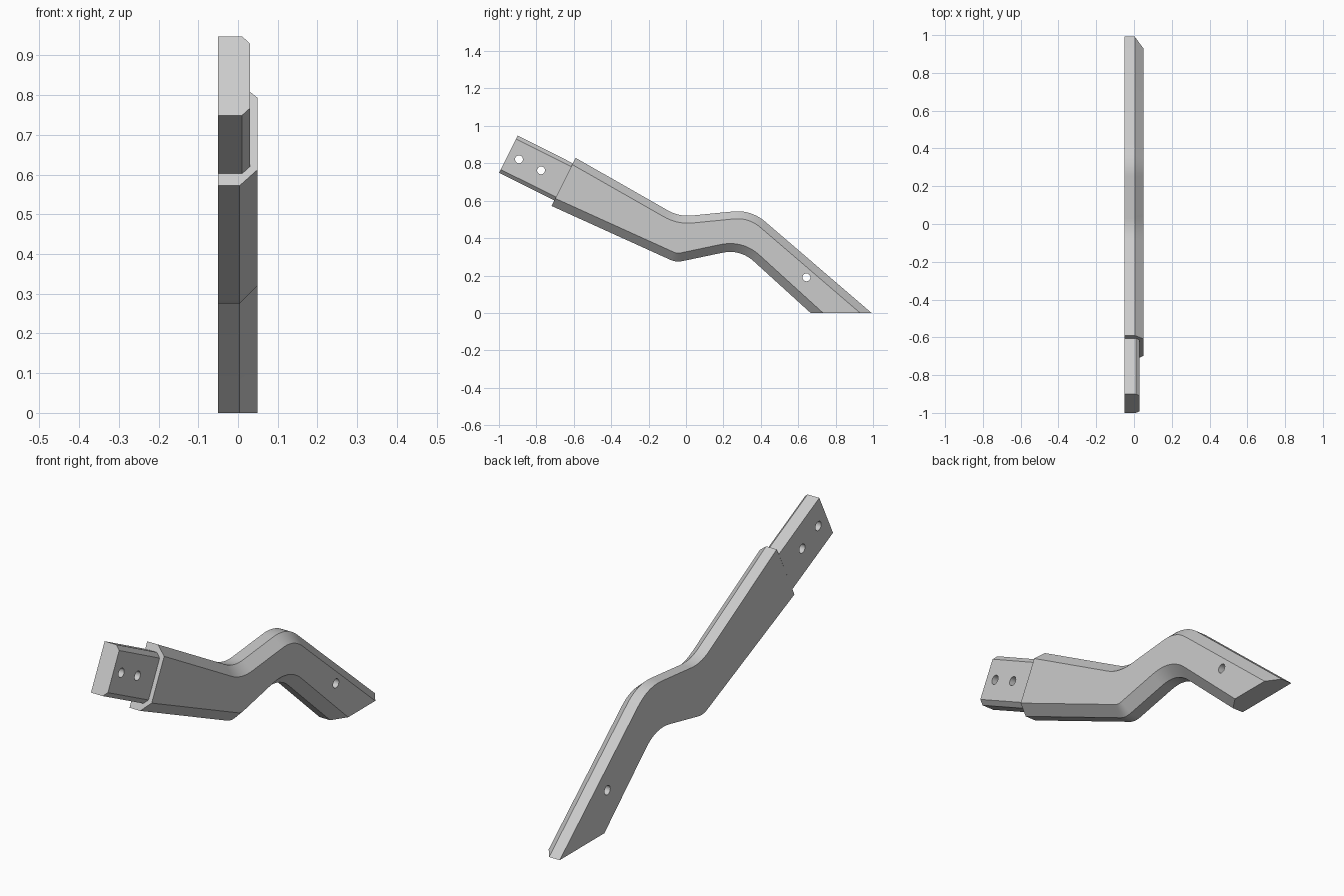
import bpy, bmesh, math
from mathutils import Vector

if "Cube" in bpy.data.objects:
    bpy.data.objects.remove(bpy.data.objects["Cube"], do_unlink=True)

grey = bpy.data.materials.new("plain grey")
grey.use_nodes = True
colour = (0.6, 0.6, 0.6, 1)
grey.diffuse_color = colour
grey.node_tree.nodes["Principled BSDF"].inputs["Base Color"].default_value = colour

BACK = -0.05  # x of the flat side


def rounded_path(corners, reach, steps=10):
    """Side-profile polyline (y, z) with each inner corner rounded."""
    pts = [Vector(c) for c in corners]
    path = [pts[0]]
    for i in range(1, len(pts) - 1):
        p = pts[i]
        a = p + (pts[i - 1] - p).normalized() * reach[i - 1]
        b = p + (pts[i + 1] - p).normalized() * reach[i - 1]
        for k in range(steps + 1):
            t = k / steps
            path.append(a * (1 - t) ** 2 + p * 2 * t * (1 - t) + b * t * t)
    path.append(pts[-1])
    return path


def inset(path, other, depth, side):
    """Offset a path inward; its ends slide along the end cuts."""
    result = []
    last = len(path) - 1
    for i, p in enumerate(path):
        tangent = (path[min(i + 1, last)] - path[max(i - 1, 0)]).normalized()
        normal = Vector((-tangent.y, tangent.x)) * side
        if i in (0, last):
            cut = (other[i] - p).normalized()
            result.append(p + cut * depth / cut.dot(normal))
        else:
            result.append(p + normal * depth)
    return result


def chamfered_beam(name, top, bottom, shoulder_x, face_x, top_depth, bottom_depth):
    """Beam with a flat back and chamfers along both edges of its +x side."""
    top_in = inset(top, bottom, top_depth, -1)
    bottom_in = inset(bottom, top, bottom_depth, 1)
    bm = bmesh.new()
    rings = []
    for t, ti, b, bi in zip(top, top_in, bottom, bottom_in):
        section = [(BACK, b), (BACK, t), (shoulder_x, t),
                   (face_x, ti), (face_x, bi), (shoulder_x, b)]
        rings.append([bm.verts.new((x, p.x, p.y)) for x, p in section])
    for r, s in zip(rings, rings[1:]):
        for i in range(6):
            j = (i + 1) % 6
            bm.faces.new((r[i], r[j], s[j], s[i]))
    bm.faces.new(rings[0])
    bm.faces.new(rings[-1])
    bmesh.ops.recalc_face_normals(bm, faces=bm.faces)
    mesh = bpy.data.meshes.new(name)
    bm.to_mesh(mesh)
    bm.free()
    mesh.materials.append(grey)
    obj = bpy.data.objects.new(name, mesh)
    bpy.context.collection.objects.link(obj)
    return obj


def drill(obj, y, z, radius=0.021):
    """Cut a bolt hole straight through along x."""
    bpy.ops.mesh.primitive_cylinder_add(vertices=24, radius=radius, depth=0.4,
                                        location=(0, y, z),
                                        rotation=(0, math.pi / 2, 0))
    cutter = bpy.context.object
    cutter.data.materials.append(grey)
    cutter.hide_render = True
    mod = obj.modifiers.new("bolt hole", 'BOOLEAN')
    mod.object = cutter
    mod.operation = 'DIFFERENCE'
    mod.solver = 'EXACT'
    bpy.context.view_layer.objects.active = obj
    bpy.ops.object.modifier_apply(modifier=mod.name)
    bpy.data.objects.remove(cutter, do_unlink=True)


# Main cranked arm
arm_top = rounded_path([(-0.59, 0.829), (-0.037, 0.514), (0.349, 0.552), (0.992, 0)],
                       [0.07, 0.1])
arm_bottom = rounded_path([(-0.719, 0.572), (-0.053, 0.27), (0.29, 0.342), (0.666, 0)],
                          [0.036, 0.1])
arm = chamfered_beam("cranked_arm", arm_top, arm_bottom, 0.004, 0.049, 0.04, 0.045)
drill(arm, 0.644, 0.19)

# Thinner tongue at the raised end
tongue = chamfered_beam("end_tongue",
                        [Vector((-0.9, 0.948)), Vector((-0.605, 0.8))],
                        [Vector((-1, 0.749)), Vector((-0.704, 0.602))],
                        0.01, 0.03, 0.02, 0.02)
for hole in [(-0.893, 0.821), (-0.775, 0.762)]:
    drill(tongue, *hole)

# Smooth bends and holes, crisp chamfers
for obj in (arm, tongue):
    bpy.ops.object.select_all(action='DESELECT')
    obj.select_set(True)
    bpy.context.view_layer.objects.active = obj
    bpy.ops.object.shade_smooth_by_angle(angle=math.radians(25))
